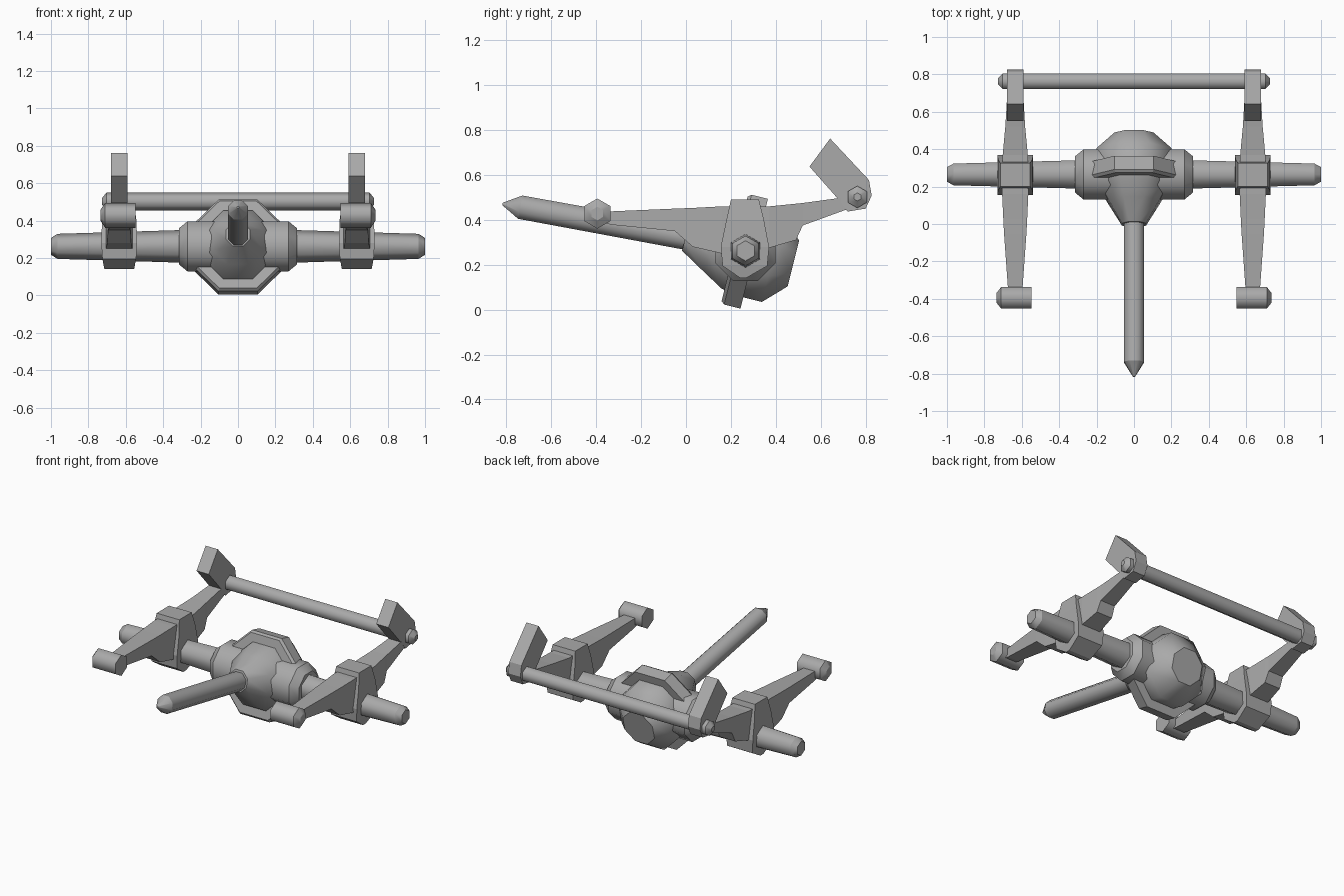
import bpy, bmesh, math
from mathutils import Vector

cube = bpy.data.objects.get("Cube")
if cube:
    bpy.data.objects.remove(cube, do_unlink=True)

grey = bpy.data.materials.new("hull_grey")
grey.use_nodes = True
COLOUR = (0.4, 0.4, 0.4, 1)
grey.diffuse_color = COLOUR
grey.node_tree.nodes["Principled BSDF"].inputs["Base Color"].default_value = COLOUR


def make_object(name, bm, mirror):
    bmesh.ops.recalc_face_normals(bm, faces=bm.faces)
    mesh = bpy.data.meshes.new(name)
    bm.to_mesh(mesh)
    bm.free()
    mesh.materials.append(grey)
    obj = bpy.data.objects.new(name, mesh)
    bpy.context.collection.objects.link(obj)
    if mirror:
        obj.modifiers.new("Mirror", 'MIRROR').use_mirror_merge = False
    return obj


def skin(bm, rings):
    """Join successive vertex rings and cap both ends."""
    n = len(rings[0])
    for a, b in zip(rings, rings[1:]):
        for i in range(n):
            j = (i + 1) % n
            bm.faces.new((a[i], a[j], b[j], b[i]))
    bm.faces.new(rings[0])
    bm.faces.new(rings[-1])


def tube(name, profile, sides, centre, axis=(1, 0, 0), phase=math.pi / 2,
         mirror=False, smooth=True, crisp=True):
    """Revolve (distance, radius) pairs around an axis."""
    axis = Vector(axis).normalized()
    side = Vector((0, 0, 1)).cross(axis).normalized()
    up = axis.cross(side)
    bm = bmesh.new()
    rings = []
    for d, r in profile:
        ring = []
        for i in range(sides):
            t = phase + math.tau * i / sides
            p = Vector(centre) + axis * d + (side * math.cos(t) + up * math.sin(t)) * r
            ring.append(bm.verts.new(p))
        rings.append(ring)
    skin(bm, rings)
    for f in bm.faces:
        f.smooth = smooth and len(f.verts) == 4
    for k, ring in enumerate(rings):
        if crisp or k in (0, len(rings) - 1):
            for i in range(sides):
                bm.edges.get((ring[i - 1], ring[i])).smooth = False
    return make_object(name, bm, mirror)


def loft(name, stations, x, upright=False):
    """Box sections (position, low, high, half width) along y, or along z if upright."""
    bm = bmesh.new()
    rings = []
    for pos, lo, hi, h in stations:
        ring = []
        for dx, c in ((-h, lo), (h, lo), (h, hi), (-h, hi)):
            ring.append(bm.verts.new((x + dx, c, pos) if upright else (x + dx, pos, c)))
        rings.append(ring)
    skin(bm, rings)
    return make_object(name, bm, True)


ARM_X = 0.635
HUB = (0, 0.26, 0.26)
TILT = math.radians(14)
POD_AXIS = (0, math.cos(TILT), -math.sin(TILT))
FLAT = math.pi / 8
k = 1 / math.cos(FLAT)  # flat radius to corner radius

# Central pod: tapered nose, rounded rear and octagonal band
tube("pod_body", [(-0.27, 0.07), (-0.15, 0.145), (-0.06, 0.2), (0.0, 0.2 * k),
                  (0.13, 0.2 * k), (0.225, 0.105 * k)],
     8, HUB, POD_AXIS, FLAT, crisp=False)
tube("pod_band", [(-0.045, 0.24 * k), (-0.03, 0.252 * k), (0.045, 0.252 * k)],
     8, HUB, POD_AXIS, FLAT, smooth=False)

# Long front barrel with pointed tip
tube("front_barrel", [(0, 0.06), (1.025, 0.057), (1.105, 0.006)],
     8, (0, 0.27, 0.272), (0, -0.984, 0.18), FLAT)

# Cross axle and its collars
tube("axle", [(0.15, 0.092), (0.6, 0.078), (0.965, 0.067), (1.0, 0.045)],
     6, (0, 0.265, 0.262), mirror=True)
tube("axle_collar", [(0.12, 0.145), (0.27, 0.145), (0.315, 0.105)],
     8, (0, 0.265, 0.262), phase=FLAT, mirror=True)

# Side arms running front to back
loft("side_arm", [(-0.42, 0.4, 0.435, 0.038), (-0.33, 0.378, 0.438, 0.04),
                  (-0.05, 0.35, 0.45, 0.06), (0.03, 0.28, 0.453, 0.064),
                  (0.16, 0.25, 0.46, 0.07), (0.37, 0.275, 0.46, 0.067),
                  (0.49, 0.31, 0.472, 0.056), (0.52, 0.375, 0.475, 0.053),
                  (0.74, 0.455, 0.505, 0.04)], ARM_X)

# Brackets clamping the arms to the axle
loft("arm_bracket", [(0.142, 0.24, 0.27, 0.08), (0.195, 0.163, 0.362, 0.09),
                     (0.28, 0.155, 0.37, 0.096), (0.4, 0.18, 0.347, 0.092),
                     (0.49, 0.2, 0.325, 0.08)], ARM_X, upright=True)

# Hexagonal front feet
tube("front_foot", [(0.548, 0.067), (0.71, 0.067), (0.735, 0.03)],
     6, (0, -0.395, 0.428), mirror=True)

# Rear crossbar with pointed end caps
tube("rear_crossbar", [(-0.727, 0.018), (-0.702, 0.049), (0.702, 0.049), (0.727, 0.018)],
     6, (0, 0.763, 0.502))

# Upswept rear fins
bm = bmesh.new()
outline = [(0.55, 0.637), (0.642, 0.762), (0.815, 0.577), (0.827, 0.508),
           (0.8, 0.45), (0.72, 0.437), (0.68, 0.49)]
skin(bm, [[bm.verts.new((x, y, z)) for y, z in outline]
          for x in (ARM_X - 0.043, ARM_X + 0.043)])
make_object("rear_fin", bm, True)
